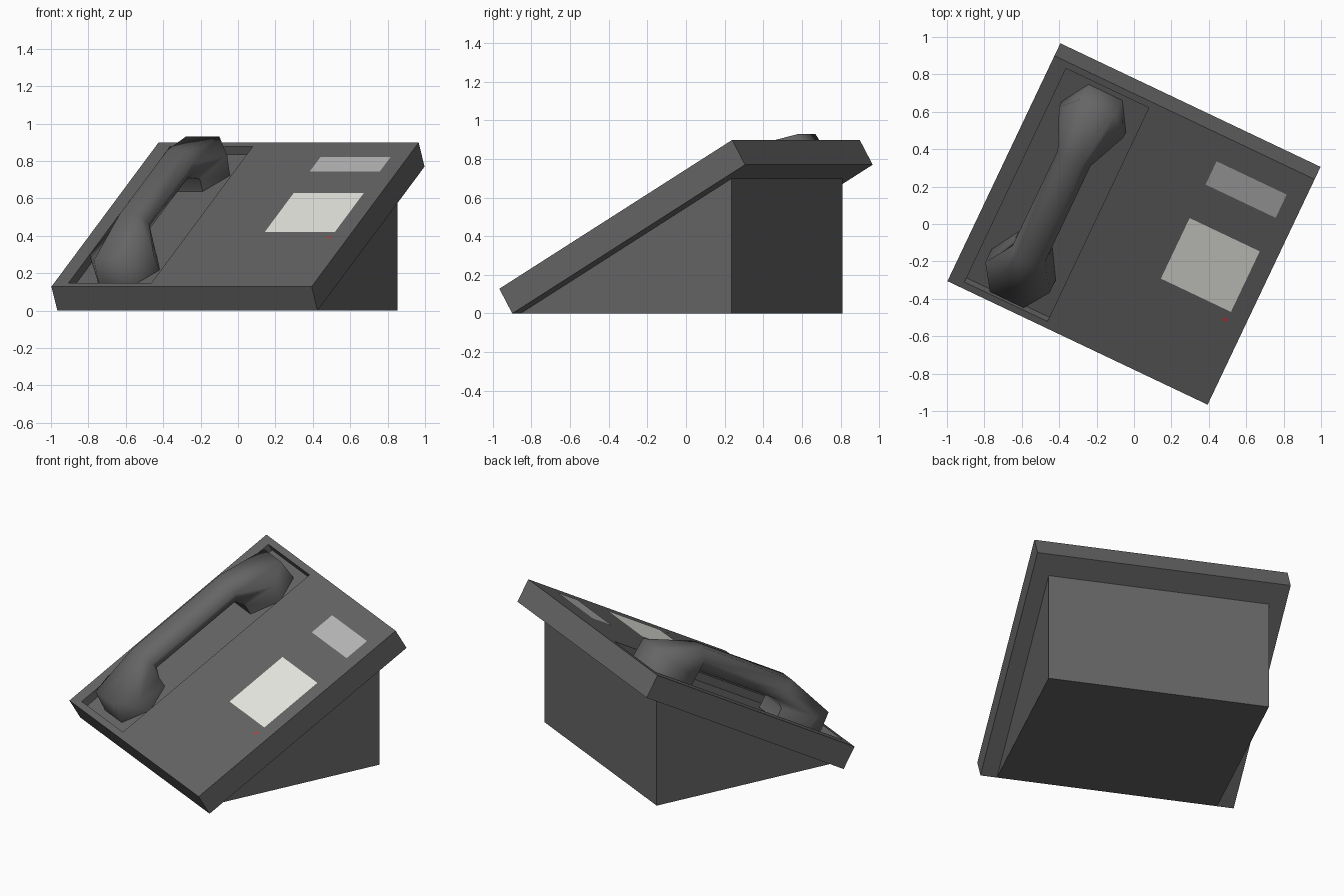
import bpy, bmesh
from math import radians
from mathutils import Matrix

if "Cube" in bpy.data.objects:
    bpy.data.objects.remove(bpy.data.objects["Cube"])

YAW = Matrix.Rotation(radians(-25.4), 4, 'Z')
# Frame of the sloping top face: x = width, y = up the slope, z = out of the face
FACE = YAW @ Matrix.Translation((0, -0.037, 0.513)) @ Matrix.Rotation(radians(30), 4, 'X')


def material(name, rgb):
    m = bpy.data.materials.new(name)
    m.diffuse_color = (*rgb, 1)
    m.use_nodes = True
    m.node_tree.nodes["Principled BSDF"].inputs["Base Color"].default_value = m.diffuse_color
    return m


DARK = material("dark_grey", (0.13, 0.13, 0.13))
WHITE = material("off_white", (0.82, 0.83, 0.77))
PALE = material("pale_grey", (0.48, 0.48, 0.48))
RED = material("red", (0.7, 0.03, 0.03))


def make(name, verts, faces, matrix, mat):
    me = bpy.data.meshes.new(name)
    me.from_pydata(verts, [], faces)
    bm = bmesh.new()
    bm.from_mesh(me)
    bmesh.ops.recalc_face_normals(bm, faces=bm.faces)
    bm.to_mesh(me)
    bm.free()
    me.transform(matrix)
    me.materials.append(mat)
    ob = bpy.data.objects.new(name, me)
    bpy.context.collection.objects.link(ob)
    return ob


def loft(name, rings, matrix, mat):
    """Skin equal-length rings of points and cap both ends."""
    n = len(rings[0])
    faces = [list(range(n)), [(len(rings) - 1) * n + i for i in range(n)]]
    for r in range(len(rings) - 1):
        for i in range(n):
            j = (i + 1) % n
            faces.append([r * n + i, r * n + j, (r + 1) * n + j, (r + 1) * n + i])
    return make(name, [p for ring in rings for p in ring], faces, matrix, mat)


def box(name, x0, x1, y0, y1, z0, z1, mat):
    rings = [[(x0, y0, z), (x1, y0, z), (x1, y1, z), (x0, y1, z)] for z in (z0, z1)]
    return loft(name, rings, FACE, mat)


# Wedge-shaped base
profile = [(-0.63, 0.0), (0.579, 0.0), (0.579, 0.698)]
loft("base_wedge", [[(x, y, z) for y, z in profile] for x in (-0.67, 0.67)], YAW, DARK)

# Sloping slab with a handset recess cut in it
slab = box("sloping_slab", -0.77, 0.77, -0.77, 0.77, -0.148, 0, DARK)
cutter = box("recess_cutter", -0.685, -0.195, -0.73, 0.73, -0.05, 0.1, DARK)
cutter.hide_render = True
mod = slab.modifiers.new("recess", 'BOOLEAN')
mod.operation, mod.object, mod.solver = 'DIFFERENCE', cutter, 'EXACT'
bpy.context.view_layer.objects.active = slab
bpy.ops.object.modifier_apply(modifier=mod.name)
bpy.data.objects.remove(cutter)

# Flush panels and indicator
for name, x0, x1, y0, y1, mat in [
        ("display_panel", 0.255, 0.67, 0.454, 0.613, PALE),
        ("keypad_panel", 0.255, 0.67, -0.189, 0.225, WHITE),
        ("indicator_light", 0.65, 0.67, -0.257, -0.238, RED)]:
    z = 0.003
    make(name, [(x0, y0, z), (x1, y0, z), (x1, y1, z), (x0, y1, z)], [[0, 1, 2, 3]], FACE, mat)


# Handset: hexagonal tube bending down into a wide head at each end
def hexagon(outer, side, inner):
    """Each argument is (half width, y, z) for the outer edge, side points, inner edge."""
    (a, ay, az), (b, by, bz), (c, cy, cz) = outer, side, inner
    return [(-a, ay, az), (a, ay, az), (b, by, bz), (c, cy, cz), (-c, cy, cz), (-b, by, bz)]


half = [
    hexagon((0.10, 0.672, -0.05), (0.19, 0.505, -0.05), (0.10, 0.335, -0.05)),
    hexagon((0.10, 0.66, 0.10), (0.19, 0.53, 0.06), (0.10, 0.335, 0.025)),
    hexagon((0.055, 0.345, 0.20), (0.097, 0.325, 0.13), (0.055, 0.305, 0.06)),
]
rings = half + [[(x, -y, z) for x, y, z in ring] for ring in reversed(half)]
handset = loft("handset", rings, FACE @ Matrix.Translation((-0.44, 0, 0)), DARK)
bpy.ops.object.select_all(action='DESELECT')
handset.select_set(True)
bpy.context.view_layer.objects.active = handset
bpy.ops.object.shade_smooth_by_angle(angle=radians(62))
